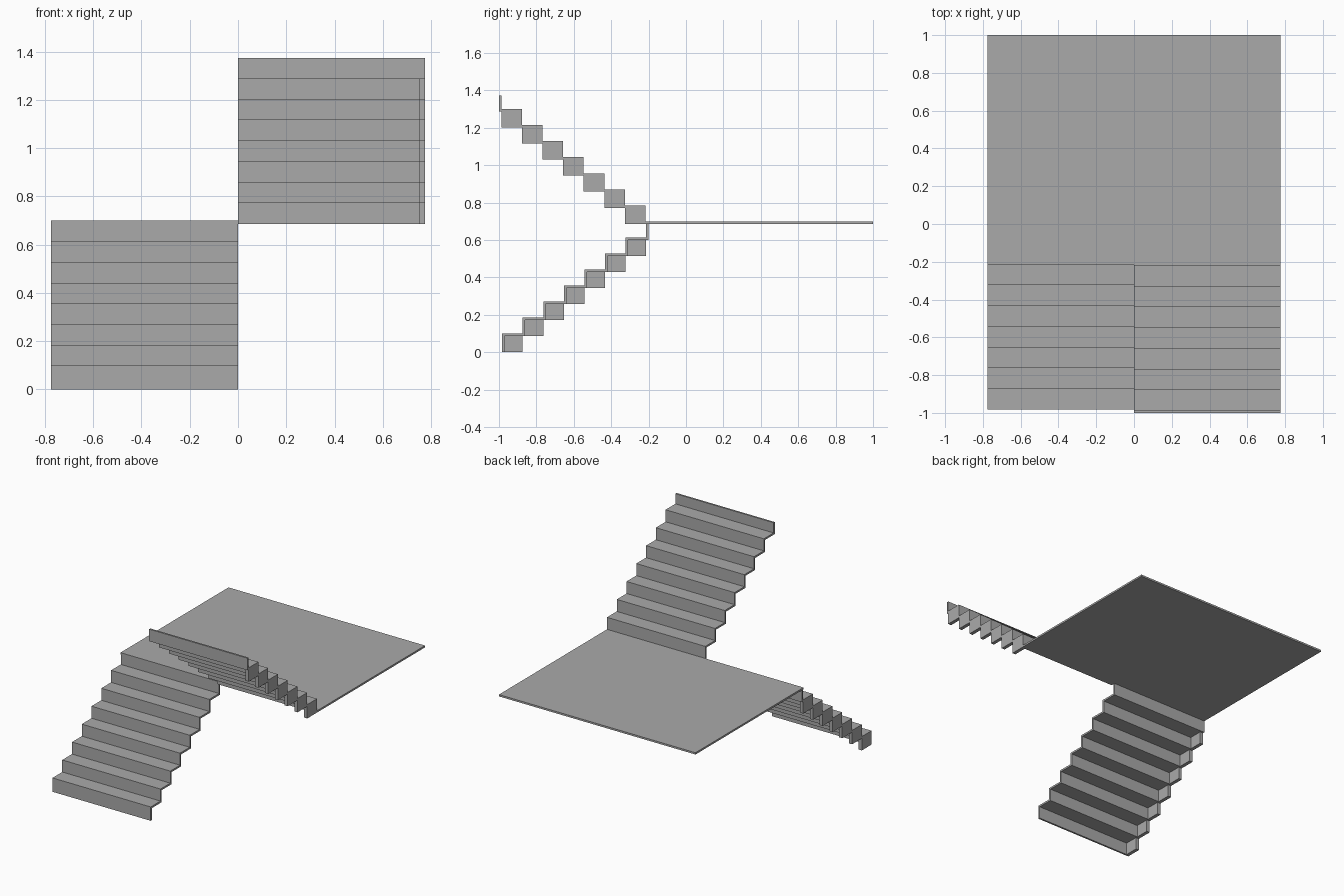
import bpy
import bmesh

cube = bpy.data.objects.get("Cube")
if cube:
    bpy.data.objects.remove(cube, do_unlink=True)

HALF_W = 0.775     # half width of the whole staircase
GOING = 0.11       # depth of one step
RISE = 0.0858      # height of one step
T = 0.013          # sheet thickness
PLATE = 0.025      # side plate thickness
RISERS = 8
LANDING_Z = RISE * RISERS

grey = bpy.data.materials.new("plain grey")
grey.use_nodes = True
colour = (0.4, 0.4, 0.4, 1)
grey.diffuse_color = colour
grey.node_tree.nodes["Principled BSDF"].inputs["Base Color"].default_value = colour


def extrude_x(name, outlines, x0, x1):
    """Extrude closed (y, z) outlines from x0 to x1 as one object."""
    bm = bmesh.new()
    for outline in outlines:
        face = bm.faces.new([bm.verts.new((x0, y, z)) for y, z in outline])
        geom = bmesh.ops.extrude_face_region(bm, geom=[face])["geom"]
        moved = [v for v in geom if isinstance(v, bmesh.types.BMVert)]
        bmesh.ops.translate(bm, verts=moved, vec=(x1 - x0, 0, 0))
    bmesh.ops.recalc_face_normals(bm, faces=bm.faces)
    mesh = bpy.data.meshes.new(name)
    bm.to_mesh(mesh)
    bm.free()
    mesh.materials.append(grey)
    obj = bpy.data.objects.new(name, mesh)
    bpy.context.collection.objects.link(obj)
    return obj


def rectangle(y0, y1, z0, z1):
    return [(y0, z0), (y1, z0), (y1, z1), (y0, z1)]


def flight(name, y0, z0, way, x0, x1, plate_x):
    """Folded sheet of risers and treads climbing along way (+1 or -1 in y)."""
    outer, inner, plates = [], [], []
    for i in range(RISERS):
        y = y0 + way * GOING * i
        low = z0 + RISE * i
        last = i == RISERS - 1
        top = low + RISE + (0 if last else T)
        # Each riser starts on the tread below it
        outer += [(y, low + (T if i else 0)), (y, top)]
        inner += [(y + way * T, low), (y + way * T, top if last else top - T)]
        if not last:
            plates.append(rectangle(y, y + way * GOING, low, top))
    extrude_x(name + "_steps", [outer + inner[::-1]], x0, x1)
    extrude_x(name + "_side_plates", plates, plate_x, plate_x + PLATE)


# Lower flight climbs to the back, upper flight returns to the front
flight("lower_flight", -0.983, 0, 1, -HALF_W, 0, -HALF_W)
flight("upper_flight", -0.217, LANDING_Z, -1, 0, HALF_W, HALF_W - PLATE)

# Landing slab joining both flights
extrude_x("landing", [rectangle(-0.217, 1, LANDING_Z, LANDING_Z + T)], -HALF_W, HALF_W)
